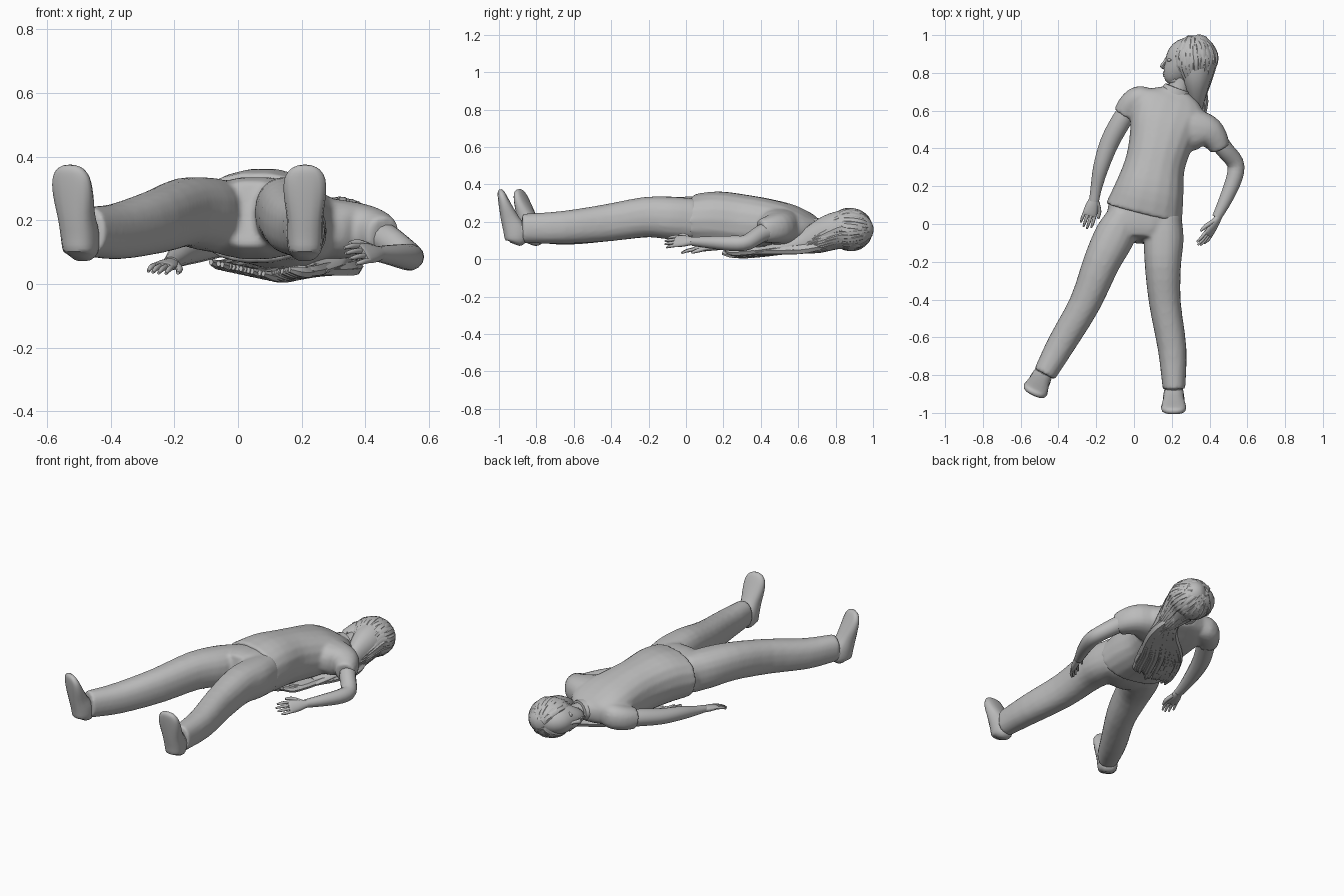
import bpy, bmesh, math, random
from mathutils import Vector

random.seed(4)
if "Cube" in bpy.data.objects:
    bpy.data.objects.remove(bpy.data.objects["Cube"])

grey = bpy.data.materials.new("plain grey")
grey.use_nodes = True
grey.diffuse_color = (0.5, 0.5, 0.5, 1)
grey.node_tree.nodes["Principled BSDF"].inputs["Base Color"].default_value = grey.diffuse_color


def finish(name, bm, angle=50):
    """Turn a bmesh into a named, shaded object."""
    bmesh.ops.recalc_face_normals(bm, faces=bm.faces)
    mesh = bpy.data.meshes.new(name)
    bm.to_mesh(mesh)
    bm.free()
    mesh.materials.append(grey)
    ob = bpy.data.objects.new(name, mesh)
    bpy.context.collection.objects.link(ob)
    bpy.ops.object.select_all(action='DESELECT')
    ob.select_set(True)
    bpy.context.view_layer.objects.active = ob
    bpy.ops.object.shade_smooth_by_angle(angle=math.radians(angle))
    return ob


def spline(rows, steps):
    """Catmull-Rom samples through rows of (x, y, z, half width, half depth)."""
    rows = [Vector(r) for r in rows]
    ext = [rows[0] * 2 - rows[1]] + rows + [rows[-1] * 2 - rows[-2]]
    out = []
    for a, b, c, d in zip(ext, ext[1:], ext[2:], ext[3:]):
        for k in range(steps):
            t = k / steps
            out.append(b + (c - a) * (t / 2) + (a * 2 - b * 5 + c * 4 - d) * (t * t / 2)
                       + (b * 3 - a - c * 3 + d) * (t ** 3 / 2))
    return out + [rows[-1]]


def add_loft(bm, rows, up=(0, 0, 1), sides=14, steps=3, square=1.0):
    """Sweep an oval section along a path and cap both ends."""
    rings, samples = [], spline(rows, steps)
    centres = [Vector(s[:3]) for s in samples]
    for i, s in enumerate(samples):
        along = centres[min(i + 1, len(centres) - 1)] - centres[max(i - 1, 0)]
        side = along.cross(Vector(up)).normalized()
        high = side.cross(along).normalized()
        ring = []
        for k in range(sides):
            a = math.tau * k / sides
            c, h = (math.copysign(abs(v) ** square, v) for v in (math.cos(a), math.sin(a)))
            ring.append(bm.verts.new(centres[i] + side * c * max(s[3], .001)
                                     + high * h * max(s[4], .001)))
        rings.append(ring)
    for lower, upper in zip(rings, rings[1:]):
        for k in range(sides):
            j = (k + 1) % sides
            bm.faces.new((lower[k], lower[j], upper[j], upper[k]))
    bm.faces.new(rings[0])
    bm.faces.new(rings[-1])


def loft(name, rows, **kw):
    bm = bmesh.new()
    add_loft(bm, rows, **kw)
    return finish(name, bm)


def fused(name, *paths):
    """Several lofts merged into one continuous garment."""
    bm = bmesh.new()
    for rows in paths:
        add_loft(bm, rows, square=.87, sides=18)
    ob = finish(name, bm)
    remesh = ob.modifiers.new("merge", 'REMESH')
    remesh.mode, remesh.voxel_size, remesh.use_smooth_shade = 'VOXEL', .011, True
    smooth = ob.modifiers.new("soften", 'SMOOTH')
    smooth.factor, smooth.iterations = .5, 4


# Shirt: body leaning towards the tilted shoulders, with both sleeves
fused("shirt",
      [(.053, .06, .207, .208, .142), (.08, .17, .212, .186, .152),
       (.11, .31, .198, .16, .148), (.14, .43, .185, .168, .14),
       (.167, .54, .176, .188, .122), (.195, .62, .166, .195, .094),
       (.213, .67, .158, .148, .07), (.225, .71, .156, .07, .052)],
      [(.1, .64, .165, .06, .07), (.035, .662, .16, .07, .074),
       (-.015, .635, .15, .066, .07), (-.052, .58, .14, .06, .06)],
      [(.2, .5, .175, .13, .1), (.31, .5, .172, .115, .095), (.385, .49, .168, .09, .085),
       (.43, .45, .16, .07, .074), (.457, .4, .15, .054, .062)])
loft("collar", [(.215, .68, .162, .085, .06), (.23, .722, .165, .068, .055)], steps=1)
loft("neck", [(.215, .66, .16, .06, .05), (.24, .73, .155, .055, .05), (.26, .8, .155, .06, .055)])

# Trousers: hips and two legs
fused("trousers",
      [(.055, .12, .205, .19, .125), (.055, .03, .207, .199, .13),
       (.048, -.04, .213, .175, .122), (.045, -.085, .222, .135, .105)],
      [(-.05, .04, .21, .09, .115), (-.1, -.06, .22, .108, .115),
       (-.17, -.2, .225, .098, .108), (-.26, -.42, .195, .083, .1),
       (-.382, -.63, .165, .075, .088), (-.474, -.795, .165, .061, .078)],
      [(.16, .04, .21, .092, .115), (.158, -.08, .22, .105, .115),
       (.153, -.22, .225, .096, .108), (.164, -.42, .195, .084, .1),
       (.202, -.66, .17, .076, .088), (.212, -.875, .165, .06, .078)])


# Shoes pointing up, soles turned away from the body
def shoe(name, heel, out):
    out = Vector(out).normalized()

    def at(forward, height, w, d):
        return (*(Vector(heel) + out * forward + Vector((0, 0, height))), w, d)
    loft(name, [at(.01, 0, .025, .025), at(.005, .02, .05, .056), at(.01, .07, .056, .062),
                at(.035, .13, .057, .05), at(.06, .2, .066, .036), at(.076, .25, .064, .026),
                at(.085, .28, .046, .018), at(.088, .293, .02, .008)], up=out, square=.8)
    base = Vector(heel) + Vector((0, 0, .07))
    loft(name + "_ankle", [(*(base - out * .09), .048, .06), (*base, .05, .062)], steps=1)


shoe("left_shoe", (.21, -.905, .08), (0, -1, 0))
shoe("right_shoe", (-.492, -.815, .08), (-.4, -.85, 0))

# Arms
loft("right_arm", [(-.01, .63, .145, .05, .05), (-.068, .545, .132, .053, .05),
                   (-.13, .43, .112, .05, .045), (-.175, .3, .095, .041, .038),
                   (-.2, .19, .075, .03, .026), (-.212, .12, .065, .026, .02)])
loft("left_arm", [(.43, .47, .16, .05, .05), (.475, .4, .135, .047, .048),
                  (.535, .325, .09, .045, .042), (.533, .25, .085, .043, .042),
                  (.49, .14, .09, .036, .034), (.438, .035, .095, .025, .024)])


# Hands: a flat palm, four curled fingers and a thumb
def hand(name, wrist, direction, up, thumb_side, curl):
    f = Vector(direction).normalized()
    s = f.cross(Vector(up)).normalized() * thumb_side
    n = Vector(up).normalized()
    wrist = Vector(wrist)
    bm = bmesh.new()

    def at(a, b, c, w, d):
        return (*(wrist + f * a + s * b + n * c), w, d)
    add_loft(bm, [at(-.02, 0, 0, .022, .018), at(.03, 0, 0, .034, .018),
                  at(.075, 0, 0, .038, .014), at(.09, 0, 0, .034, .01)], up=up)
    for i, length in enumerate((.068, .08, .074, .056)):
        b = .028 - .0187 * i
        add_loft(bm, [at(.075, b, 0, .009, .009),
                      at(.08 + length * .55, b * 1.1, -curl * .3, .0085, .0085),
                      at(.08 + length, b * 1.1, -curl, .005, .005)], up=up, sides=8)
    add_loft(bm, [at(.01, .02, 0, .012, .012), at(.055, .046, -.008, .011, .011),
                  at(.09, .052, -.016, .006, .006)], up=up, sides=8)
    finish(name, bm)


hand("right_hand", (-.21, .13, .063), (-.3, -.95, -.08), (.1, 0, 1), -1, .015)
hand("left_hand", (.436, .018, .097), (-.52, -.87, .0), (.75, -.35, .6), 1, .015)

# Head turned to its right, with face details
bm = bmesh.new()
bmesh.ops.create_uvsphere(bm, u_segments=24, v_segments=16, radius=1)
for v in bm.verts:
    x, y, z = v.co
    jaw = max(0, -y)
    v.co = Vector((.29 + x * .122 - jaw * .055, .865 + y * .122 - jaw * max(0, -x) * .035,
                   .16 + z * (.092 - jaw * .03)))
finish("head", bm)
loft("nose", [(.178, .885, .16, .008, .008), (.16, .852, .16, .012, .01),
              (.148, .834, .16, .016, .01), (.166, .822, .16, .013, .006)], up=(-1, 0, 0), sides=8)
for lip, y in (("upper_lip", .798), ("lower_lip", .786)):
    loft(lip, [(.178, y, .132, .003, .003), (.16, y, .16, .008, .008),
               (.178, y, .188, .003, .003)], up=(0, 1, 0), sides=8)
loft("chin", [(.22, .765, .16, .045, .03), (.184, .765, .16, .025, .02),
              (.174, .765, .16, .01, .01)], up=(0, 1, 0), sides=10)
for label, z in (("left", .118), ("right", .202)):
    loft(label + "_eye", [(.197, .868, z - .018, .003, .003), (.186, .868, z, .01, .01),
                          (.197, .868, z + .018, .003, .003)], up=(0, 1, 0), sides=8)

# Solid hair mass behind the face, narrowing at the nape and passing under the shoulder
loft("hair_mass", [(.3, .985, .16, .04, .035), (.315, .95, .16, .09, .08),
                   (.325, .87, .16, .1, .104), (.328, .79, .15, .088, .1),
                   (.33, .71, .12, .062, .085), (.33, .63, .088, .038, .06),
                   (.28, .54, .065, .07, .035), (.2, .42, .045, .1, .025)])

# Locks swept from the crown round the skull, gathered at the nape
bm = bmesh.new()
for side in (-1, 1):
    for i in range(15):
        phi = math.radians(48 + 132 * i / 14)
        twist = random.uniform(-.08, .08)
        rows = []
        for k in range(6):
            theta = math.radians(14 + 21 * k)
            a = phi + twist * math.sin(theta * 2)
            rows.append((.315 - .122 * math.cos(a) * math.sin(theta), .875 + .118 * math.cos(theta),
                         .158 + side * .107 * math.sin(a) * math.sin(theta),
                         .018 + random.uniform(0, .005), random.uniform(.006, .011)))
        rows += [(.33 - .06 * math.cos(phi), .72, .12 + side * .078 * math.sin(phi), .015, .008),
                 (.335 - .02 * math.cos(phi), .63 + random.uniform(-.02, .02),
                  .085 + side * .05 * math.sin(phi), .007, .005)]
        add_loft(bm, rows, up=(-math.cos(phi), .2, side * math.sin(phi)), sides=6)
finish("hair_locks", bm, 35)

# Long hair spread beneath the back, lowest along the middle
bm = bmesh.new()
for i in range(24):
    t = i / 23
    j = random.uniform(-.025, .025)
    rise = .06 * abs(t - .65)
    add_loft(bm, [(.31 + .04 * t, .74 + j, .08, .018, .016),
                  (.25 + .12 * t, .63 + j, .055, .024, .024),
                  (.12 + .22 * t, .52 + j, .046, .022, .022),
                  (.01 + .27 * t, .4 + j, .03 + rise, .02, .02),
                  (-.05 + .28 * t, .28 + j, .02 + rise, .018, .018),
                  (-.085 + .27 * t, .18 + j + .06 * t, .03 + rise, .007, .01)], sides=6)
finish("long_hair", bm, 35)
